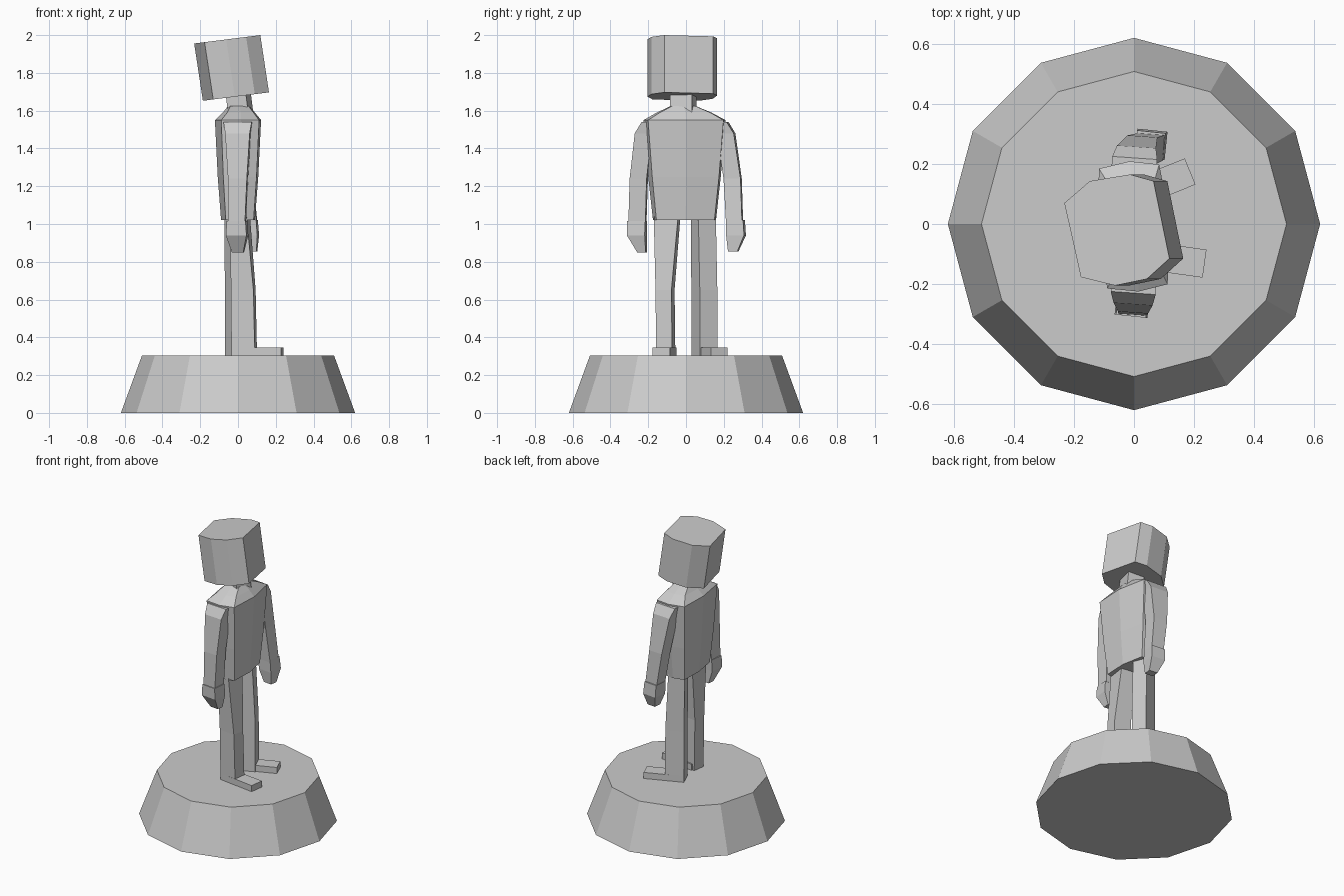
import bpy, bmesh
from math import cos, sin, radians, pi


def build(name, rings):
    """Skin a list of equal-length point rings and cap both ends."""
    bm = bmesh.new()
    vs = [[bm.verts.new(p) for p in r] for r in rings]
    n = len(vs[0])
    for a, b in zip(vs, vs[1:]):
        for i in range(n):
            j = (i + 1) % n
            bm.faces.new((a[i], a[j], b[j], b[i]))
    bm.faces.new(vs[0][::-1])
    bm.faces.new(vs[-1])
    bmesh.ops.recalc_face_normals(bm, faces=bm.faces)
    me = bpy.data.meshes.new(name)
    bm.to_mesh(me)
    bm.free()
    ob = bpy.data.objects.new(name, me)
    bpy.context.collection.objects.link(ob)
    return ob


SQUARE = [(-.5, -.5), (.5, -.5), (.5, .5), (-.5, .5)]
# chest section: slightly bowed front, flatter back
CHEST = [(-.42, -.46), (0, -.5), (.4, -.46), (.5, 0), (.4, .46), (0, .5), (-.42, .46), (-.5, 0)]


def loft(name, sections, shape=SQUARE, yaw=0):
    """Sections are (cx, cy, z, size_x, size_y), all turned by yaw degrees."""
    c, s = cos(radians(yaw)), sin(radians(yaw))
    return build(name, [[(cx + u * dx * c - v * dy * s, cy + u * dx * s + v * dy * c, z)
                         for u, v in shape] for cx, cy, z, dx, dy in sections])


# pedestal
build("pedestal", [[(r * cos(i * pi / 6), r * sin(i * pi / 6), z) for i in range(12)]
                   for r, z in ((.62, 0), (.508, .305))])

# torso and sloping shoulders
loft("torso", [(0, -.008, 1.022, .18, .335), (0, -.008, 1.25, .215, .385),
               (0, -.008, 1.55, .245, .435), (.005, -.01, 1.59, .17, .29),
               (.005, -.015, 1.625, .115, .13)], CHEST, 4)

# neck, leaning back
loft("neck", [(.015, -.015, 1.58, .11, .12), (0, -.015, 1.70, .11, .12)], yaw=-13)

# head: eight-sided block tilted back and turned to one side
outline = [(-.232, .07), (-.177, -.177), (-.063, -.205), (.043, -.183),
           (.118, -.115), (.065, .143), (-.013, .165), (-.147, .143)]
build("head", [[(x + .046, y, 1.682 + .127 * x) for x, y in outline],
               [(x, y, 1.985 + .127 * x) for x, y in outline]])

# arms
loft("right_arm", [(-.005, -.257, 1.01, .09, .09), (0, -.25, 1.24, .1, .09),
                   (0, -.222, 1.48, .13, .09), (0, -.195, 1.54, .15, .07)], yaw=-4)
loft("left_arm", [(.055, .257, 1.01, .09, .085), (.025, .247, 1.24, .1, .09),
                  (.005, .212, 1.48, .13, .09), (0, .185, 1.54, .15, .07)], yaw=-4)

# hands, tapering to the fingertips
loft("right_hand", [(.0, -.233, .85, .06, .045), (-.005, -.26, .94, .11, .095),
                    (-.005, -.26, 1.015, .1, .095)], yaw=-6)
loft("left_hand", [(.07, .25, .855, .06, .05), (.057, .265, .94, .1, .095),
                   (.053, .262, 1.022, .095, .09)], yaw=-6)

# legs
loft("right_leg", [(.033, -.107, .305, .125, .085), (.028, -.111, .65, .12, .085),
                   (.01, -.1, 1.04, .09, .13)], yaw=-8)
loft("left_leg", [(.005, .098, .305, .12, .1), (.005, .097, .65, .12, .1),
                  (-.005, .092, 1.04, .105, .1)], yaw=22)

# feet
for name, x, y, yaw in (("right_foot", .235, -.132, -8), ("left_foot", .187, .175, 22)):
    c, s = cos(radians(yaw)), sin(radians(yaw))
    loft(name, [(x - .125 * c, y - .125 * s, z, .25, .094) for z in (.303, .347)], yaw=yaw)
